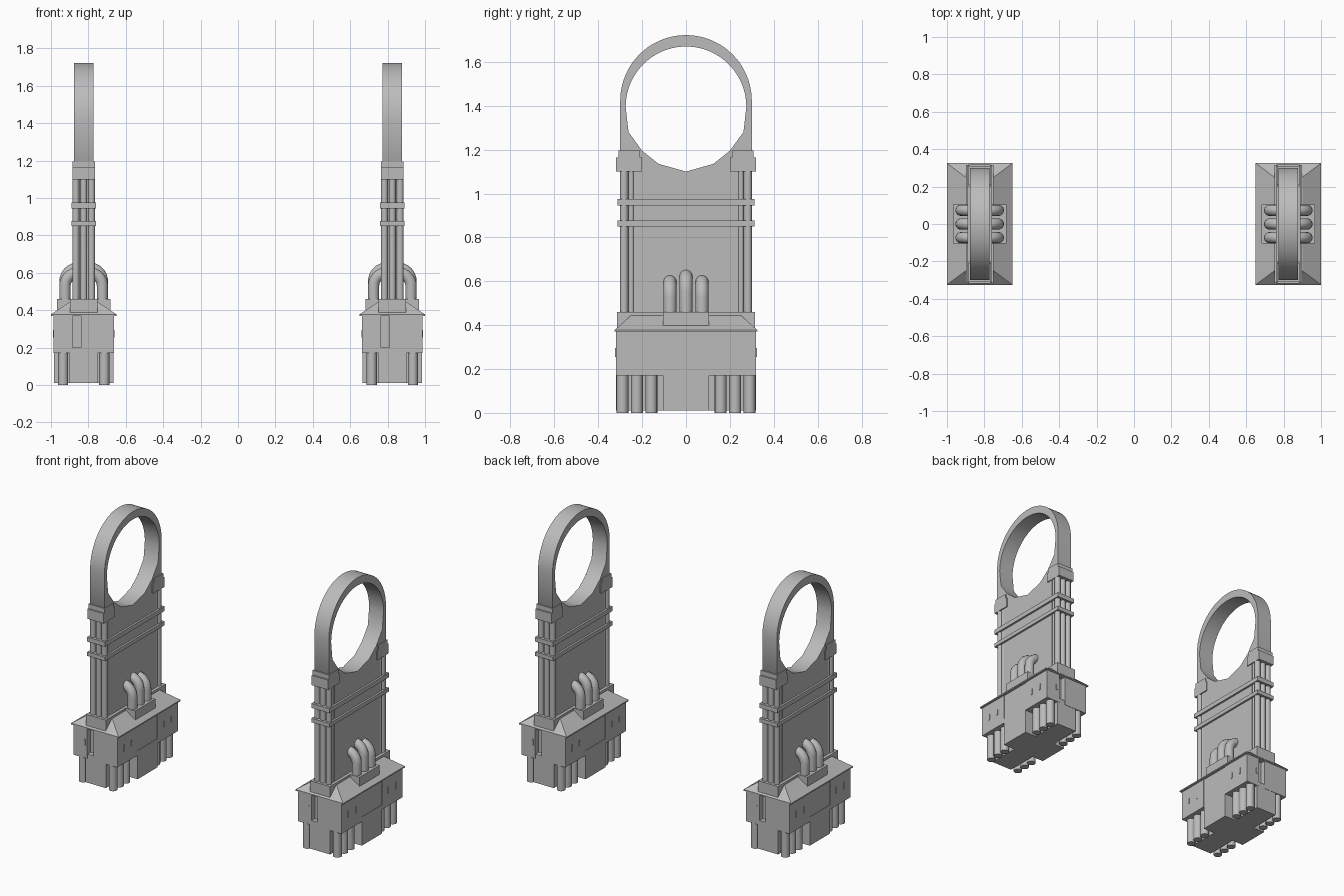
import bpy, bmesh, math
from mathutils import Vector, Matrix

if "Cube" in bpy.data.objects:
    bpy.data.objects.remove(bpy.data.objects["Cube"])

mat = bpy.data.materials.new("stone_grey")
mat.use_nodes = True
grey = (0.5, 0.5, 0.5, 1)
mat.diffuse_color = grey
mat.node_tree.nodes["Principled BSDF"].inputs["Base Color"].default_value = grey

TOWER_X = 0.825


def finish(name, bm, smooth=False):
    """Turn a bmesh into one object per tower."""
    bmesh.ops.recalc_face_normals(bm, faces=bm.faces)
    for f in bm.faces:
        f.smooth = smooth
    if smooth:
        for e in bm.edges:
            e.smooth = len(e.link_faces) == 2 and e.calc_face_angle(0) < 0.6
    mesh = bpy.data.meshes.new(name)
    bm.to_mesh(mesh)
    bm.free()
    mesh.materials.append(mat)
    for side, sx in (("right", -1), ("left", 1)):
        ob = bpy.data.objects.new(side + "_" + name, mesh)
        ob.location.x = sx * TOWER_X
        bpy.context.collection.objects.link(ob)


def add_box(bm, x, y, z):
    """Box from three (low, high) ranges."""
    size = Vector([r[1] - r[0] for r in (x, y, z)])
    mid = Vector([(r[0] + r[1]) / 2 for r in (x, y, z)])
    bmesh.ops.create_cube(bm, size=1, matrix=Matrix.Translation(mid) @ Matrix.Diagonal(size).to_4x4())


def boxes(name, *ranges):
    bm = bmesh.new()
    for r in ranges:
        add_box(bm, *r)
    finish(name, bm)


def span(h):
    return (-h, h)


def add_column(bm, x, y, r, z0, z1, sides=16):
    bmesh.ops.create_cone(bm, cap_ends=True, segments=sides, radius1=r, radius2=r, depth=z1 - z0,
                          matrix=Matrix.Translation((x, y, (z0 + z1) / 2)))


def add_tube(bm, path, r, sides=16):
    """Tube swept along a path lying in the xz plane."""
    rings = []
    for i, p in enumerate(path):
        t = (path[min(i + 1, len(path) - 1)] - path[max(i - 1, 0)]).normalized()
        n = Vector((0, 1, 0)).cross(t)
        rings.append([bm.verts.new(p + r * (math.cos(a) * n + math.sin(a) * Vector((0, 1, 0))))
                      for a in [math.tau * k / sides for k in range(sides)]])
    for a, b in zip(rings, rings[1:]):
        for k in range(sides):
            j = (k + 1) % sides
            bm.faces.new((a[k], a[j], b[j], b[k]))
    bm.faces.new(rings[0])
    bm.faces.new(rings[-1])


# Lower storey: a cross of footings between the exhaust groups
boxes("footing",
      (span(0.16), span(0.105), (0.01, 0.2)),
      (span(0.075), span(0.318), (0.01, 0.2)))

# Exhaust pipes hanging under the four corners
bm = bmesh.new()
for x in (-0.11, 0.11):
    for y in (0.158, 0.224, 0.29):
        for s in (-1, 1):
            add_column(bm, x, s * y, 0.027, 0, 0.2)
finish("exhaust_pipes", bm, True)

# Machine house with a vertical slot at each end
slot = [(-0.16, -0.06), (-0.015, 0.16)]
house = [(span(0.157), span(0.285), (0.17, 0.375))]
for s in (-1, 1):
    for a, b in slot:
        house.append((sorted((-s * a, -s * b)), sorted((s * 0.285, s * 0.32)), (0.17, 0.375)))
    for t in (-1, 1):
        house.append((sorted((s * 0.15, s * 0.161)), sorted((t * 0.105, t * 0.32)), (0.17, 0.375)))
boxes("machine_house", *house)

# Small window plates on the sides and ends
plates = []
for s in (-1, 1):
    for y in (-0.25, -0.17, 0.17, 0.25):
        plates.append((sorted((s * 0.160, s * 0.165)), (y - 0.006, y + 0.006), (0.255, 0.295)))
    plates.append(((s * 0.08 - 0.006, s * 0.08 + 0.006), sorted((s * 0.319, s * 0.324)), (0.255, 0.295)))
boxes("window_plates", *plates)

# Hipped roof with a thin eave
bm = bmesh.new()
levels = [(0.175, 0.325, 0.37), (0.175, 0.325, 0.378), (0.075, 0.25, 0.445)]
rings = [[bm.verts.new((sx * hx, sy * hy, z)) for sx, sy in ((-1, -1), (1, -1), (1, 1), (-1, 1))]
         for hx, hy, z in levels]
for a, b in zip(rings, rings[1:]):
    for k in range(4):
        bm.faces.new((a[k], a[(k + 1) % 4], b[(k + 1) % 4], b[k]))
bm.faces.new(rings[0])
bm.faces.new(rings[-1])
finish("hipped_roof", bm)

# Plinths for the shaft and the bent pipes
boxes("shaft_plinth", (span(0.073), span(0.315), (0.375, 0.46)))
boxes("pipe_plinth", (span(0.143), span(0.105), (0.375, 0.46)))

# Bent pipes running into the shaft
bm = bmesh.new()
for s in (-1, 1):
    for y, top in ((-0.073, 0.6), (0, 0.625), (0.073, 0.6)):
        bend = 0.07
        path = [Vector((s * 0.1, y, 0.45))]
        for k in range(9):
            a = math.pi / 2 * k / 8
            path.append(Vector((s * (0.1 - bend + bend * math.cos(a)), y, top - bend + bend * math.sin(a))))
        add_tube(bm, path, 0.03)
finish("bent_pipes", bm, True)

# Shaft slab and ring as one extruded outline, half mirrored to the other
outline = [(0, 0.45), (0.24, 0.45), (0.24, 1.1), (0.3, 1.19)]
steps = 20
for k in range(steps + 1):
    a = math.pi / 2 * k / steps
    outline.append((0.3 * math.cos(a), 1.422 + 0.3 * math.sin(a)))
for k in range(steps, -1, -1):
    a = math.pi / 2 * k / steps
    outline.append((0.275 * math.cos(a), 1.395 + 0.275 * math.sin(a)))
outline += [(0.262, 1.28), (0.2, 1.195), (0.125, 1.135), (0, 1.1)]
bm = bmesh.new()
for s in (-1, 1):
    front = [bm.verts.new((-0.053, s * y, z)) for y, z in outline]
    back = [bm.verts.new((0.053, s * y, z)) for y, z in outline]
    bm.faces.new(front)
    bm.faces.new(back)
    for k in range(len(outline)):
        j = (k + 1) % len(outline)
        if outline[k][0] + outline[j][0] > 0.001:
            bm.faces.new((front[k], front[j], back[j], back[k]))
bmesh.ops.remove_doubles(bm, verts=bm.verts, dist=0.0001)
finish("shaft_and_ring", bm, True)

# Clustered columns at both ends of the shaft
bm = bmesh.new()
for s in (-1, 1):
    for x in (-0.042, 0, 0.042):
        add_column(bm, x, s * 0.282, 0.019, 0.45, 1.12, 12)
    for x in (-0.04, 0.04):
        add_column(bm, x, s * 0.25, 0.014, 0.45, 1.12, 12)
finish("end_columns", bm, True)

# Bands around the shaft
boxes("shaft_bands", *[(span(0.066), span(0.313), z) for z in ((0.85, 0.876), (0.945, 0.975))])

# Capitals carrying the ring
boxes("ring_capitals",
      *[(span(0.06), sorted((s * 0.2, s * 0.318)), (1.1, 1.165)) for s in (-1, 1)],
      *[(span(0.06), sorted((s * 0.21, s * 0.308)), (1.165, 1.195)) for s in (-1, 1)])
